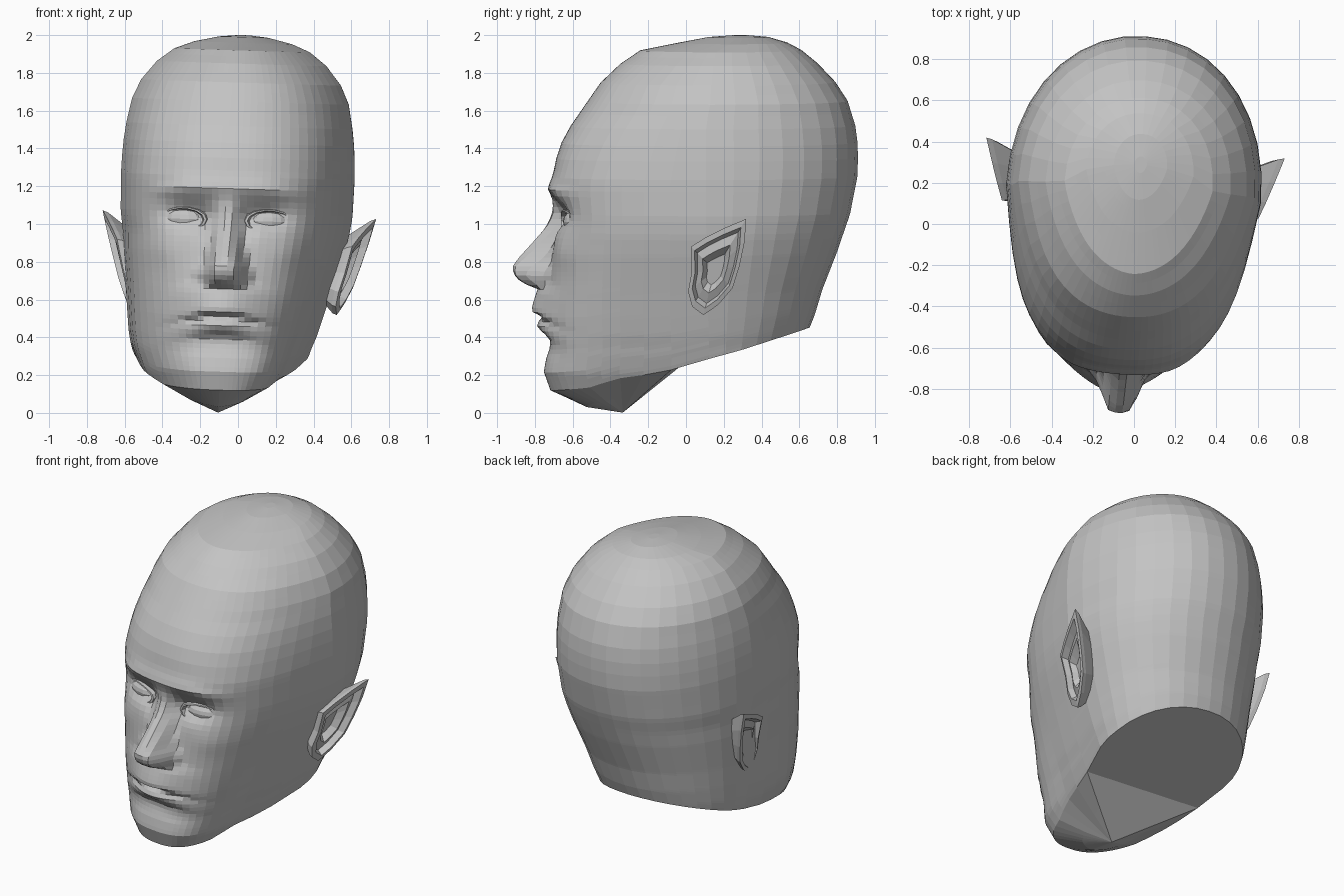
import bpy, bmesh, math
from mathutils import Matrix, Vector

if "Cube" in bpy.data.objects:
    bpy.data.objects.remove(bpy.data.objects["Cube"])

grey = bpy.data.materials.new("clay_grey")
grey.use_nodes = True
grey.diffuse_color = (0.55, 0.55, 0.55, 1)
bsdf = next(n for n in grey.node_tree.nodes if n.type == "BSDF_PRINCIPLED")
bsdf.inputs["Base Color"].default_value = grey.diffuse_color
bsdf.inputs["Roughness"].default_value = 0.8

# The whole head is turned and tilted a little
POSE = (Matrix.Translation((-.02, 0, 1)) @ Matrix.Rotation(-0.07, 4, "Z")
        @ Matrix.Rotation(0.032, 4, "Y") @ Matrix.Translation((0, 0, -1)))


def finish(bm, name):
    bmesh.ops.remove_doubles(bm, verts=bm.verts, dist=0.0005)
    bmesh.ops.recalc_face_normals(bm, faces=bm.faces)
    bm.transform(POSE)
    mesh = bpy.data.meshes.new(name)
    bm.to_mesh(mesh)
    bm.free()
    mesh.materials.append(grey)
    obj = bpy.data.objects.new(name, mesh)
    bpy.context.collection.objects.link(obj)
    return obj


def clamp(v):
    return min(1, max(0, v))


def lerp(table, v):
    if v <= table[0][0]:
        return table[0][1:]
    for a, b in zip(table, table[1:]):
        if v <= b[0]:
            f = (v - a[0]) / (b[0] - a[0])
            return [p + (q - p) * f for p, q in zip(a[1:], b[1:])]
    return table[-1][1:]


def bump(x, z, cx, cz, sx, sz):
    return math.exp(-((x - cx) / sx) ** 2 - ((z - cz) / sz) ** 2)


# Slices of the skull: height, half width, front y, back y
SLICES = [
    (0, .30, -.62, .5), (.12, .36, -.72, .52), (.22, .425, -.755, .55),
    (.32, .47, -.735, .6), (.42, .50, -.73, .64), (.52, .52, -.735, .68),
    (.65, .545, -.73, .72), (.85, .585, -.71, .80), (1.05, .615, -.69, .87),
    (1.25, .62, -.705, .91), (1.4, .615, -.675, .915), (1.52, .60, -.61, .90),
    (1.65, .575, -.52, .86), (1.75, .53, -.45, .795), (1.85, .45, -.345, .70),
    (1.92, .36, -.24, .615), (1.96, .26, -.04, .54), (1.99, .13, .12, .44),
    (2, .03, .25, .33)]
# Jaw and neck rim: y, height
RIM = [(-.72, .12), (-.5, .14), (-.35, .19), (-.1, .225), (.1, .285), (.32, .345), (.65, .45)]
# Nose: height, projection, half width
NOSE = [(.655, 0, .12), (.69, .12, .13), (.72, .18, .14), (.77, .205, .14),
        (.82, .175, .12), (.9, .11, .10), (.98, .05, .085), (1.08, .02, .08), (1.18, 0, .1)]
# Mouth: height, projection
MOUTH = [(.30, 0), (.36, -.015), (.40, -.01), (.43, .035), (.46, .06), (.485, .05),
         (.505, .01), (.53, .08), (.56, .085), (.60, .075), (.65, .06), (.72, 0)]


def face_relief(x, z):
    """Forward push of the face surface at a place on the front."""
    push, width = lerp(NOSE, z)
    f = clamp((width - abs(x - .015)) / (width * 0.75))
    d = push * f * f * (3 - 2 * f)
    x = abs(x)
    d += .03 * bump(x, z, .11, .73, .035, .04)              # nostril wing
    d -= .065 * bump(x, z, .2, 1.05, .13, .065)             # eye socket
    d -= .03 * bump(x, z, .11, 1.0, .04, .09)               # inner corner
    brow = 1.19 - .1 * max(0, x - .2)
    d += .03 * math.exp(-((z - brow) / .04) ** 2) * clamp((.46 - x) / .2)
    d += .015 * bump(x, z, .34, .86, .1, .09)               # cheekbone
    lip = lerp(MOUTH, z + .6 * x * x)[0]                    # lips curve down at the corners
    d += lip * math.exp(-(x / .19) ** 2)
    return d


def skull_point(sin_t, back, z):
    w, front, rear = lerp(SLICES, z)
    mid = max((front + rear) / 2, .15)
    power = 2.1
    if not back:
        power += .4 * clamp((1.6 - z) / .4) - .3 * clamp((z - 1.75) / .15)
    cos_t = max(0, 1 - abs(sin_t) ** power) ** (1 / power)
    x = w * sin_t
    if back:
        y = mid + (rear - mid) * cos_t
    else:
        y = mid - (mid - front) * cos_t - face_relief(x, z) * clamp(cos_t / .4)
        # Temples and cheeks taper towards the face
        x *= 1 - .22 * cos_t * (1 - cos_t)
    # The jaw hangs slightly to one side
    skew = .06 * clamp((.95 - z) / .6) * clamp((y + .7) / .35)
    return Vector((x - skew, y, z))


# Columns run from the nose line round one side to the back, then are mirrored
front_cols = [0, .06, .12, .18, .24, .31, .38, .46, .54, .62, .7, .78, .85, .91, .96, .99]
half = [(s, False) for s in front_cols]
half += [(math.cos(i * math.pi / 18), True) for i in range(9)] + [(0, True)]
cols = half + [(-s, b) for s, b in half[-2:0:-1]]
LOW = .9
rows = [LOW * i / 32 for i in range(33)] + [LOW + .032 * i for i in range(1, 13)]
rows += [1.35, 1.43, 1.52, 1.59, 1.65, 1.7, 1.75, 1.8, 1.85, 1.89, 1.92, 1.94, 1.96, 1.98, 1.99, 2]

# Head shell
bm = bmesh.new()
grid = []
for r in rows:
    ring = []
    for s, back in cols:
        z = r
        if r < LOW:
            for _ in range(6):
                rim = lerp(RIM, skull_point(s, back, z).y)[0]
                z = rim + (LOW - rim) * r / LOW
        ring.append(bm.verts.new(skull_point(s, back, z)))
    grid.append(ring)
n = len(cols)
for low, high in zip(grid, grid[1:]):
    for i in range(n):
        j = (i + 1) % n
        bm.faces.new((low[i], low[j], high[j], high[i]))
bm.faces.new(grid[-1])
# Underside: a rounded wedge below the chin
rim = grid[0]
chin = bm.verts.new((-.03, -.34, 0))
last = len(half) - 1
split = next(i for i in range(last) if rim[i].co.y > -.12)
under = {}
for i in range(-split, split + 1):
    drop = .03 * (1 - abs(i) / split)
    under[i] = bm.verts.new(rim[i].co.lerp(chin.co, .5) - Vector((0, 0, drop)))
for i in range(-split, split):
    bm.faces.new((rim[i], rim[i + 1], under[i + 1], under[i]))
    bm.faces.new((under[i], under[i + 1], chin))
bm.faces.new((rim[split], rim[-split], under[-split], chin, under[split]))
# Neck cap: two large flats that meet on a slanting fold
fold = next(i for i in range(last) if rim[i].co.y > .28)
bm.faces.new(rim[split:fold + 1] + [rim[-split]])
bm.faces.new(rim[fold:n - split + 1])
finish(bm, "head")

# Eyes and eyelids
for side, label in ((1, "left"), (-1, "right")):
    bm = bmesh.new()
    bmesh.ops.create_uvsphere(bm, u_segments=14, v_segments=8, radius=1)
    bm.transform(Matrix.Translation((side * .23, -.57, 1.02))
                 @ Matrix.Rotation(side * .25, 4, "Z") @ Matrix.Diagonal((.115, .065, .058, 1)))
    finish(bm, label + "_eye")

    bm = bmesh.new()
    loops = []
    for grow, y in ((.92, -.61), (1.0, -.637), (1.12, -.635), (1.3, -.575)):
        loop = []
        for i in range(14):
            a = math.tau * i / 14
            dx = .115 * grow * math.cos(a)
            dz = .056 * grow * math.sin(a)
            bend = .35 * dx + 1.8 * dx * dx
            loop.append(bm.verts.new((side * (.23 + dx), y + bend, 1.02 + dz)))
        loops.append(loop)
    for a, b in zip(loops, loops[1:]):
        for i in range(14):
            j = (i + 1) % 14
            bm.faces.new((a[i], a[j], b[j], b[i]))
    finish(bm, label + "_eyelids")

# Ears: a flared rim, a dished bowl and a shell running back to the head
EAR = [(.05, .66), (.07, .76), (.07, .90), (.15, .95), (.25, 1.0), (.37, 1.05),
       (.36, .93), (.33, .80), (.29, .68), (.21, .59), (.13, .535), (.07, .58)]
for side, label in ((1, "left"), (-1, "right")):
    bm = bmesh.new()

    def ear_loop(scale, shift):
        loop = []
        for y, z in EAR:
            y, z = .19 + (y - .19) * scale, .77 + (z - .77) * scale
            x = .54 + .24 * (z - .55) + .22 * (y - .07) + shift
            loop.append(bm.verts.new((side * x, y, z)))
        return loop

    loops = [ear_loop(.6, -.13), ear_loop(.96, -.025), ear_loop(1, 0), ear_loop(.84, .005),
             ear_loop(.74, -.035), ear_loop(.5, -.02), ear_loop(.32, -.06)]
    for a, b in zip(loops, loops[1:]):
        for i in range(len(EAR)):
            j = (i + 1) % len(EAR)
            bm.faces.new((a[i], a[j], b[j], b[i]))
    bm.faces.new(loops[-1])
    finish(bm, label + "_ear")

# Upper teeth showing in the mouth slit
bm = bmesh.new()
strip = [[bm.verts.new((.025 * i, -.755 + 1.6 * (.025 * i) ** 2, z)) for z in (.485, .515)]
         for i in range(-5, 6)]
for a, b in zip(strip, strip[1:]):
    bm.faces.new((a[0], b[0], b[1], a[1]))
finish(bm, "teeth")
